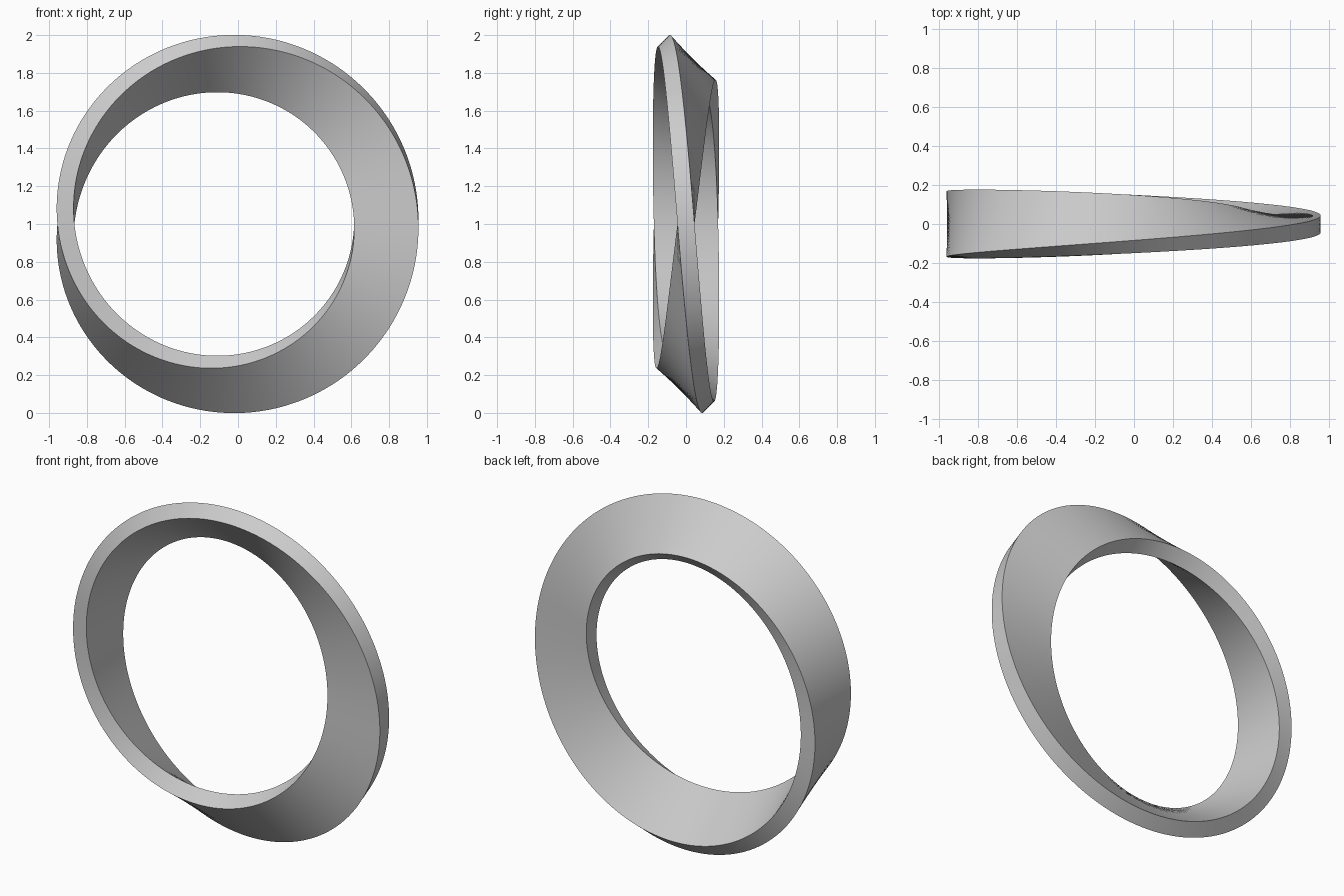
import bpy
import bmesh
from math import cos, sin, tau
from mathutils import Vector

cube = bpy.data.objects.get("Cube")
if cube:
    bpy.data.objects.remove(cube, do_unlink=True)

RADIUS = 0.848
CENTRE = Vector((-0.063, 0, 1))
HALF_WIDTH = 0.17
HALF_THICK = 0.045
STEPS = 480

grey = bpy.data.materials.new("plain_grey")
grey.use_nodes = True
colour = (0.6, 0.6, 0.6, 1)
grey.diffuse_color = colour
grey.node_tree.nodes["Principled BSDF"].inputs["Base Color"].default_value = colour


def section(bm, angle):
    """Rectangular section that turns half as fast as it travels round the ring."""
    radial = Vector((cos(angle), 0, sin(angle)))
    axial = Vector((0, -1, 0))
    c, s = cos(angle / 2), sin(angle / 2)
    wide = (radial * c + axial * s) * HALF_WIDTH
    thick = (axial * c - radial * s) * HALF_THICK
    middle = CENTRE + radial * RADIUS
    return [bm.verts.new(middle + wide * u + thick * v)
            for u, v in ((1, 1), (-1, 1), (-1, -1), (1, -1))]


# Half-twisted band: the last section joins the first turned by two corners
bm = bmesh.new()
rings = [section(bm, tau * i / STEPS) for i in range(STEPS)]
rings.append(rings[0][2:] + rings[0][:2])
for a, b in zip(rings, rings[1:]):
    for k in range(4):
        n = (k + 1) % 4
        bm.faces.new((a[k], a[n], b[n], b[k]))
bmesh.ops.recalc_face_normals(bm, faces=bm.faces)

mesh = bpy.data.meshes.new("twisted_band")
bm.to_mesh(mesh)
bm.free()
mesh.materials.append(grey)
band = bpy.data.objects.new("twisted_band", mesh)
bpy.context.collection.objects.link(band)

# Smooth along the band, sharp along its edges
bpy.ops.object.select_all(action="DESELECT")
band.select_set(True)
bpy.context.view_layer.objects.active = band
bpy.ops.object.shade_smooth_by_angle(angle=0.6)
